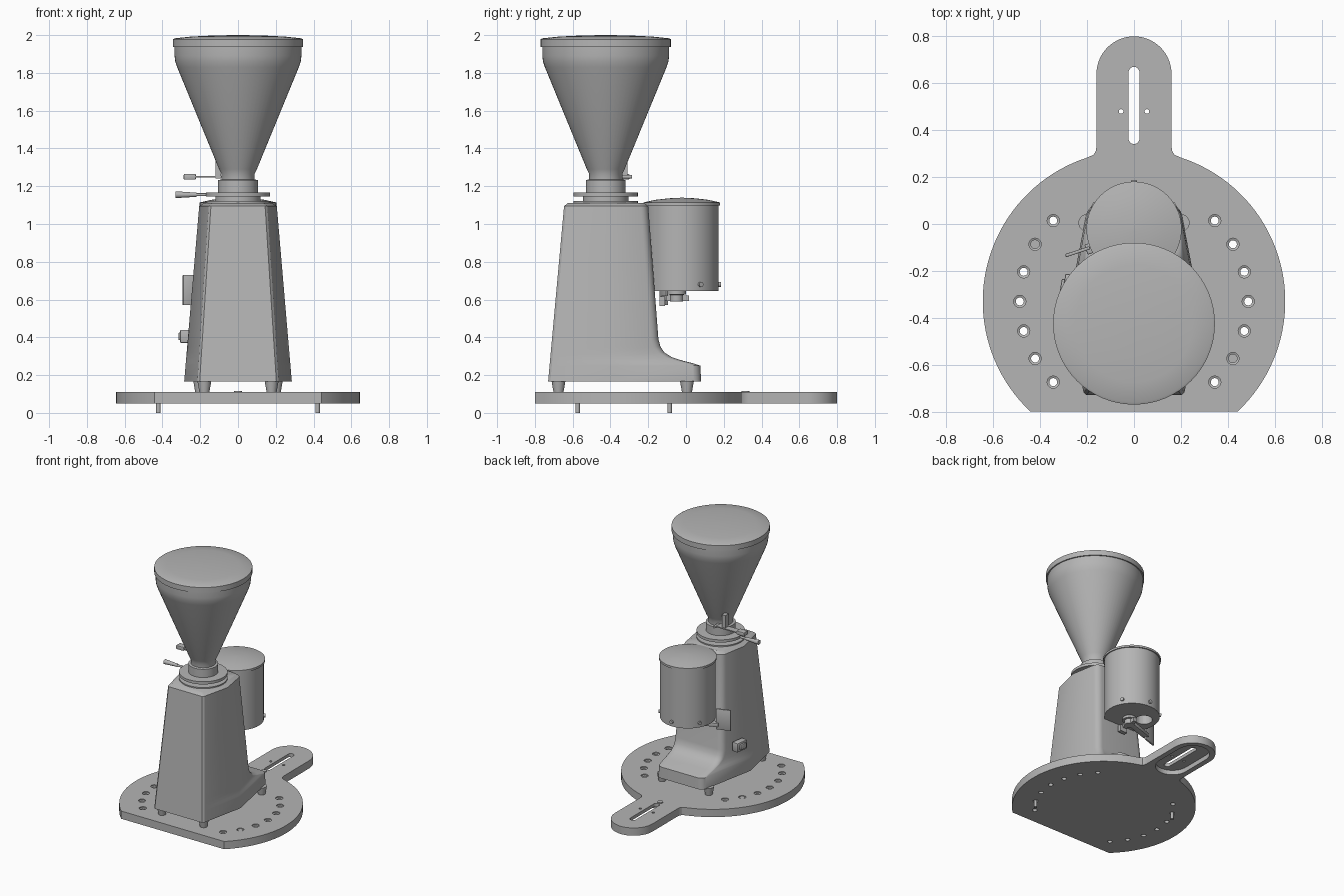
import bpy, bmesh
from math import sin, cos, pi, radians, asin, acos
from mathutils import Matrix, Vector

cube = bpy.data.objects.get("Cube")
if cube:
    bpy.data.objects.remove(cube, do_unlink=True)

grey = bpy.data.materials.new("Metal Grey")
grey.use_nodes = True
grey.diffuse_color = (0.46, 0.46, 0.46, 1)
grey.node_tree.nodes["Principled BSDF"].inputs["Base Color"].default_value = grey.diffuse_color


def finish(name, bm, smooth=True):
    bmesh.ops.recalc_face_normals(bm, faces=bm.faces)
    mesh = bpy.data.meshes.new(name)
    bm.to_mesh(mesh)
    bm.free()
    mesh.materials.append(grey)
    ob = bpy.data.objects.new(name, mesh)
    bpy.context.collection.objects.link(ob)
    if smooth:
        shade(ob)
    return ob


def shade(ob):
    bpy.ops.object.select_all(action="DESELECT")
    ob.select_set(True)
    bpy.context.view_layer.objects.active = ob
    bpy.ops.object.shade_smooth_by_angle(angle=radians(30))


def loft(bm, rings):
    """Skin a stack of equal-length closed rings and cap both ends."""
    rows = [[bm.verts.new(p) for p in ring] for ring in rings]
    n = len(rows[0])
    for a, b in zip(rows, rows[1:]):
        for i in range(n):
            j = (i + 1) % n
            bm.faces.new((a[i], a[j], b[j], b[i]))
    bm.faces.new(rows[0][::-1])
    bm.faces.new(rows[-1])


def add_lathe(bm, profile, x=0, y=0, n=48):
    loft(bm, [[(x + r * cos(2 * pi * i / n), y + r * sin(2 * pi * i / n), z)
               for i in range(n)] for r, z in profile])


def add_prism(bm, outline, z0, z1):
    loft(bm, [[(x, y, z) for x, y in outline] for z in (z0, z1)])


def lathe(name, profile, x=0, y=0, n=48):
    bm = bmesh.new()
    add_lathe(bm, profile, x, y, n)
    return finish(name, bm)


def box(name, size, loc, turn=0, bevel=0.0):
    bm = bmesh.new()
    m = Matrix.Translation(loc) @ Matrix.Rotation(turn, 4, "Z") @ Matrix.Diagonal((*size, 1))
    bmesh.ops.create_cube(bm, size=1, matrix=m)
    if bevel:
        bmesh.ops.bevel(bm, geom=bm.edges[:], offset=bevel, segments=2, affect="EDGES", profile=0.5)
    return finish(name, bm)


def rod(name, a, b, r0, r1, n=16):
    a, b = Vector(a), Vector(b)
    bm = bmesh.new()
    rot = (b - a).to_track_quat("Z", "Y").to_matrix().to_4x4()
    bmesh.ops.create_cone(bm, cap_ends=True, segments=n, radius1=r0, radius2=r1,
                          depth=(b - a).length, matrix=Matrix.Translation((a + b) / 2) @ rot)
    return finish(name, bm)


def arc(cx, cy, r, a0, a1, n):
    return [(cx + r * cos(a0 + (a1 - a0) * i / n), cy + r * sin(a0 + (a1 - a0) * i / n))
            for i in range(n + 1)]


def stadium(r, y0, y1):
    return arc(0, y1, r, 0, pi, 16) + arc(0, y0, r, pi, 2 * pi, 16)


def cut(ob, bm):
    cutter = finish("cutter", bm, False)
    cutter.hide_render = True
    mod = ob.modifiers.new("cut", "BOOLEAN")
    mod.operation, mod.solver, mod.object = "DIFFERENCE", "EXACT", cutter
    bpy.context.view_layer.objects.active = ob
    bpy.ops.object.modifier_apply(modifier=mod.name)
    bpy.data.objects.remove(cutter, do_unlink=True)


# Base plate: trimmed disc with a slotted tab
PY, PR = -0.33, 0.645
half = arc(0, PY, PR, asin(-0.47 / PR), acos(0.195 / PR), 40)
half += [(0.172, 0.296), (0.163, 0.311), (0.16, 0.33)] + arc(0, 0.64, 0.16, 0, pi / 2, 16)
outline = half + [(-x, y) for x, y in reversed(half[:-1])]
bm = bmesh.new()
add_prism(bm, outline, 0.05, 0.11)
plate = finish("base_plate", bm, False)

bm = bmesh.new()
add_prism(bm, stadium(0.12, 0.42, 0.64), 0.03, 0.085)
cut(plate, bm)

bm = bmesh.new()
add_prism(bm, stadium(0.023, 0.364, 0.647), 0.02, 0.13)
for side in (0, pi):
    for k in range(-3, 4):
        a = side + k * pi / 12
        add_lathe(bm, [(0.017, 0.03), (0.017, 0.098), (0.026, 0.102), (0.026, 0.13)],
                  0.487 * cos(a), PY + 0.487 * sin(a), 20)
for s in (-1, 1):
    add_lathe(bm, [(0.01, 0.03), (0.01, 0.13)], s * 0.055, 0.48, 12)
cut(plate, bm)
shade(plate)

# Locating pins below the plate and the tab stop screw
for s in (-1, 1):
    a = pi / 6
    lathe("locating_pin", [(0.012, 0), (0.012, 0.098), (0.02, 0.1), (0.02, 0.108)],
          s * 0.487 * cos(a), PY - s * 0.487 * sin(a), 20)
lathe("stop_screw", [(0.02, 0.105), (0.02, 0.116)], 0, 0.315, 20)

# Body: tapered faceted column flowing into a rear foot (z, rear y, rear half width)
levels = [(0.165, 0.08, 0.205), (0.25, 0.076, 0.2), (0.262, 0.04, 0.202), (0.277, -0.02, 0.205),
          (0.295, -0.075, 0.208), (0.32, -0.115, 0.212), (0.35, -0.135, 0.214),
          (0.39, -0.146, 0.215), (1.095, -0.2, 0.175)]
rings = []
for z, yb, wb in levels:
    t = (z - 0.165) / 0.935
    yf, wf, wm, ym = -0.73 + 0.085 * t, 0.215 - 0.06 * t, 0.285 - 0.08 * t, -0.38 - 0.04 * t
    side = [(wf - 0.012, yf), (wf, yf + 0.012), (wm, ym)] + arc(wb - 0.05, yb - 0.05, 0.05, 0.2, pi / 2, 6)
    rings.append([(x, y, z) for x, y in side] + [(-x, y, z) for x, y in reversed(side)])
AY = -0.425
rings.append([(x * 0.86, AY + (y - AY) * 0.9, 1.112) for x, y, z in rings[-1]])
bm = bmesh.new()
loft(bm, rings)
finish("body", bm)

# Body feet
for s in (-1, 1):
    for x, y in ((0.178, -0.675), (0.2, 0.005)):
        lathe("foot", [(0.026, 0.108), (0.03, 0.13), (0.037, 0.17)], s * x, y, 24)

# Collar, grind ring and its handle
lathe("collar", [(0.17, 1.1), (0.17, 1.121), (0.12, 1.123), (0.12, 1.15)], 0, AY)
lathe("grind_ring", [(0.17, 1.145), (0.17, 1.166), (0.105, 1.168), (0.105, 1.232), (0.09, 1.236)], 0, AY)
rod("ring_handle_stem", (-0.14, AY, 1.155), (-0.225, AY, 1.155), 0.008, 0.008)
rod("ring_handle_grip", (-0.22, AY, 1.155), (-0.33, AY, 1.155), 0.011, 0.018)

# Hopper and domed lid
lathe("hopper", [(0.088, 1.225), (0.088, 1.265), (0.1, 1.29), (0.322, 1.83), (0.332, 1.86),
                 (0.336, 1.89), (0.336, 1.945)], 0, AY, 64)
lathe("hopper_lid", [(0.345, 1.938), (0.345, 1.978), (0.335, 1.983), (0.25, 1.992), (0.13, 1.998),
                     (0.02, 2.0)], 0, AY, 64)

# Hopper gate: sliding plate, pull and guide fin
box("gate_plate", (0.2, 0.05, 0.008), (-0.14, -0.325, 1.25))
box("gate_pull", (0.065, 0.05, 0.03), (-0.255, -0.325, 1.25), bevel=0.005)
box("gate_guide", (0.03, 0.04, 0.11), (-0.105, -0.33, 1.295))
rod("gate_screw", (-0.04, -0.34, 1.25), (-0.04, -0.285, 1.25), 0.01, 0.01)

# Dosing chamber with outlet and lid
DY = -0.022
chamber = lathe("dosing_chamber", [(0.195, 0.645), (0.195, 1.105)], 0, DY)
bm = bmesh.new()
add_lathe(bm, [(0.06, 0.6), (0.06, 0.75)], -0.09, 0.0, 32)
cut(chamber, bm)
shade(chamber)
lathe("chamber_lid", [(0.203, 1.098), (0.203, 1.114), (0.14, 1.128), (0.07, 1.136), (0.01, 1.139)], 0, DY)
for k in range(3):
    a = pi / 6 + k * pi / 3
    d = Vector((cos(a), sin(a), 0))
    c = Vector((0, DY, 0.68))
    rod("chamber_screw", c + d * 0.18, c + d * 0.207, 0.013, 0.013)

# Dosing lever below the chamber
lathe("lever_hub", [(0.035, 0.59), (0.035, 0.625), (0.05, 0.627), (0.05, 0.65)], 0, -0.05, 24)
turn = 0.32
box("lever_arm", (0.22, 0.045, 0.03), (-0.1, -0.075, 0.607), turn, 0.004)
box("lever_paddle", (0.11, 0.014, 0.16), (-0.24, -0.118, 0.65), turn, 0.004)
box("lever_spring_block", (0.06, 0.03, 0.05), (0.0, -0.125, 0.59))
box("return_arm", (0.03, 0.12, 0.03), (0.0, -0.045, 0.607))

# Power switch on the side
box("switch_housing", (0.05, 0.1, 0.07), (-0.275, -0.265, 0.405), -0.15, 0.006)
box("switch_rocker", (0.025, 0.06, 0.04), (-0.3, -0.265, 0.405), -0.15, 0.006)
